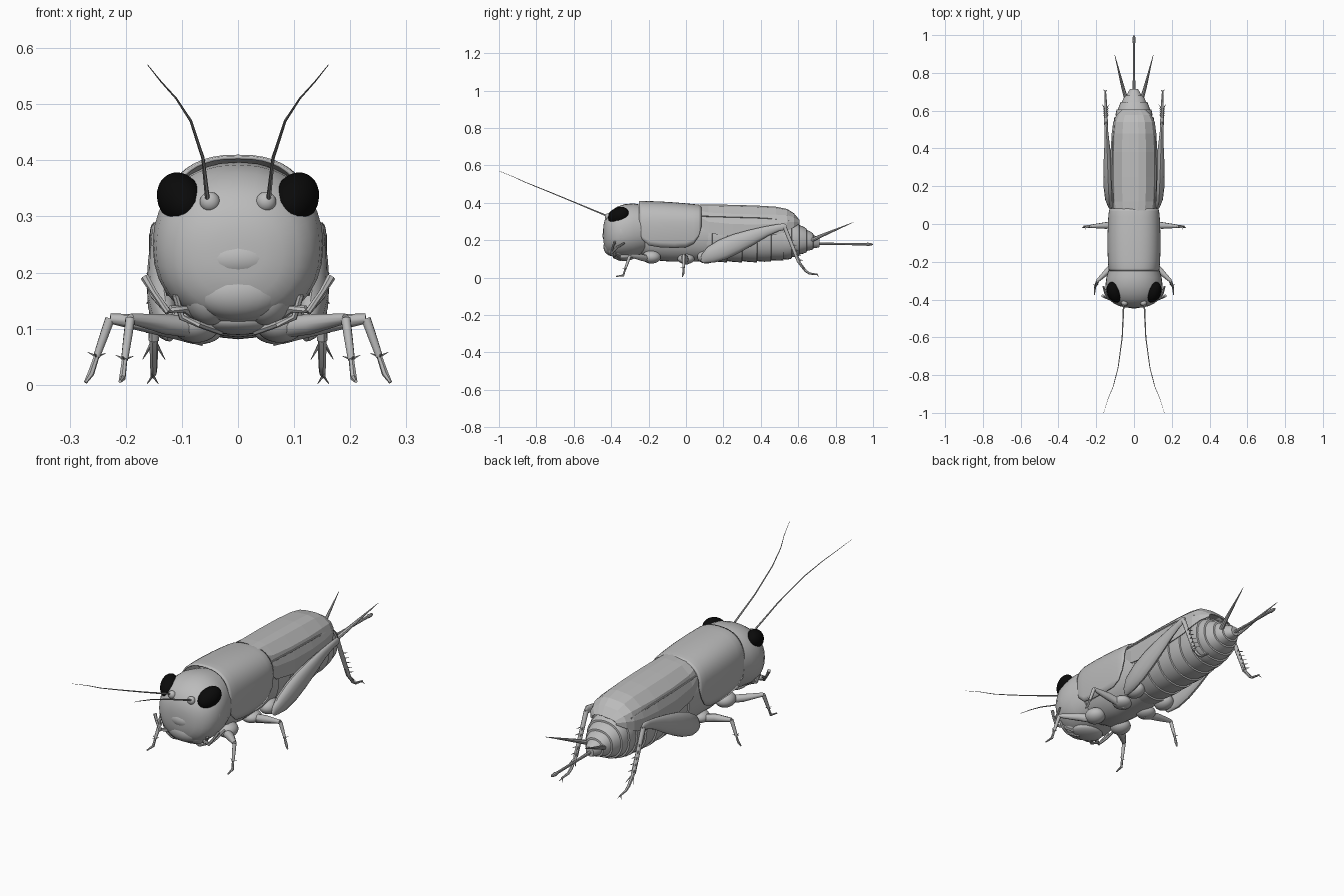
import bpy, bmesh, math
from mathutils import Vector, Euler

if "Cube" in bpy.data.objects:
    bpy.data.objects.remove(bpy.data.objects["Cube"])


def material(name, col):
    m = bpy.data.materials.new(name)
    m.diffuse_color = (*col, 1)
    m.use_nodes = True
    m.node_tree.nodes["Principled BSDF"].inputs["Base Color"].default_value = m.diffuse_color
    return m


GREY = material("body grey", (0.5, 0.5, 0.5))
BLACK = material("eye black", (0.003, 0.003, 0.003))


def finish(name, bm, mat=GREY, mirror=False, smooth=35):
    bmesh.ops.recalc_face_normals(bm, faces=bm.faces)
    me = bpy.data.meshes.new(name)
    bm.to_mesh(me)
    bm.free()
    ob = bpy.data.objects.new(name, me)
    bpy.context.collection.objects.link(ob)
    me.materials.append(mat)
    if smooth:
        bpy.ops.object.select_all(action='DESELECT')
        ob.select_set(True)
        bpy.context.view_layer.objects.active = ob
        bpy.ops.object.shade_smooth_by_angle(angle=math.radians(smooth))
    if mirror:
        ob.modifiers.new("mirror", 'MIRROR').use_mirror_merge = False
    return ob


def bridge(bm, rings, closed=True, caps=True):
    vs = [[bm.verts.new(p) for p in r] for r in rings]
    n = len(vs[0])
    for a, b in zip(vs, vs[1:]):
        for i in range(n if closed else n - 1):
            j = (i + 1) % n
            bm.faces.new((a[i], a[j], b[j], b[i]))
    if caps:
        bm.faces.new(vs[0])
        bm.faces.new(vs[-1])


def section(y, lo, hi, w, e=2.2, n=32):
    """Rounded cross-section at depth y."""
    out = []
    for i in range(n):
        a = 2 * math.pi * i / n
        c, s = math.cos(a), math.sin(a)
        out.append((w * math.copysign(abs(c) ** (2 / e), c), y,
                    (lo + hi) / 2 + (hi - lo) / 2 * math.copysign(abs(s) ** (2 / e), s)))
    return out


def loft(name, rows, smooth=35, e=2.2, n=32):
    bm = bmesh.new()
    bridge(bm, [section(*r, e=e, n=n) for r in rows])
    return finish(name, bm, smooth=smooth)


def add_tube(bm, pts, radii, n=8, sx=1.0):
    pts = [Vector(p) for p in pts]
    rings = []
    for i, p in enumerate(pts):
        t = (pts[min(i + 1, len(pts) - 1)] - pts[max(i - 1, 0)]).normalized()
        u = t.cross(Vector((1, 0.3, 0.1))).normalized()
        v = t.cross(u)
        ring = []
        for k in range(n):
            a = 2 * math.pi * k / n
            o = (u * math.cos(a) + v * math.sin(a)) * radii[i]
            ring.append(p + Vector((o.x * sx, o.y, o.z)))
        rings.append(ring)
    bridge(bm, rings)


def tube(name, pts, radii, n=8, sx=1.0, mirror=True, smooth=40):
    bm = bmesh.new()
    add_tube(bm, pts, radii, n, sx)
    return finish(name, bm, mirror=mirror, smooth=smooth)


def blob(name, loc, rad, rot=(0, 0, 0), mat=GREY, mirror=True):
    bm = bmesh.new()
    bmesh.ops.create_uvsphere(bm, u_segments=24, v_segments=14, radius=1)
    R = Euler([math.radians(a) for a in rot]).to_matrix()
    for v in bm.verts:
        v.co = R @ Vector([c * r for c, r in zip(v.co, rad)]) + Vector(loc)
    return finish(name, bm, mat, mirror, 60)


# Head, face plates and mouth
loft("head", [(-.22, .13, .385, .128), (-.28, .11, .397, .146), (-.33, .105, .392, .152),
              (-.37, .108, .378, .146), (-.40, .115, .358, .13), (-.42, .13, .338, .109),
              (-.434, .155, .31, .08), (-.441, .19, .28, .048), (-.443, .22, .255, .015)], 60)
blob("brow_plate", (0, -.405, .225), (.078, .042, .042), mirror=False)
blob("upper_lip", (0, -.395, .165), (.082, .046, .05), mirror=False)
blob("jaw", (.055, -.37, .16), (.045, .05, .055), (0, 20, 0))
blob("chin", (0, -.33, .115), (.075, .06, .026), mirror=False)
blob("cheek", (.108, -.335, .23), (.042, .06, .075), (0, 8, 0))
blob("eye", (.104, -.361, .332), (.038, .06, .043), (25, 0, -20), BLACK)
blob("antenna_socket", (.05, -.418, .326), (.018, .016, .018))

# Antennae
tube("antenna", [(.054, -.415, .327), (.0625, -.60, .404), (.084, -.76, .47),
                 (.11, -.86, .51), (.137, -.925, .54), (.161, -1.0, .57)],
     [.0045, .003, .0024, .0018, .0013, .0007], 6)

# Feelers beside the mouth
tube("outer_feeler", [(.06, -.35, .11), (.095, -.385, .135), (.12, -.395, .135),
                      (.125, -.40, .13), (.15, -.39, .165), (.166, -.38, .192)],
     [.008, .007, .007, .006, .006, .008], 7)
tube("upper_feeler", [(.125, -.40, .13), (.15, -.37, .16), (.162, -.33, .185)], [.006, .007, .005], 7)
tube("inner_feeler", [(.03, -.35, .095), (.07, -.385, .108), (.1, -.38, .12), (.112, -.39, .16)],
     [.007, .006, .006, .006], 7)

# Collar shield: an open arch with rounded lower corners
bm = bmesh.new()
rings = []
for y, top, w, low in [(-.25, .408, .131, .25), (-.235, .41, .135, .205), (-.20, .409, .138, .172),
                       (-.14, .407, .14, .162), (-.06, .402, .14, .158), (0, .397, .138, .162),
                       (.04, .393, .136, .18), (.068, .39, .133, .22), (.082, .387, .128, .28)]:
    cz = .27
    r = []
    for i in range(25):
        f = -1 + i / 12
        a = f * math.pi / 2
        x = w * math.copysign(abs(math.sin(a)) ** .8, a)
        r.append((x, y, cz + (top - cz) * math.cos(a) ** .8 if abs(f) < 1 else cz))
    side = [low + (cz - low) * k / 4 for k in range(4)] if low < cz else [cz] * 4
    tuck = lambda z: w - .012 * ((cz - z) / .11) ** 2
    r = [(-tuck(z), y, z) for z in side] + r + [(tuck(z), y, z) for z in reversed(side)]
    rings.append(r)
bridge(bm, rings, False, False)
bmesh.ops.remove_doubles(bm, verts=bm.verts, dist=.0003)
ob = finish("collar_shield", bm, smooth=45)
sol = ob.modifiers.new("thickness", 'SOLIDIFY')
sol.thickness, sol.offset = .006, -1

# Thorax under the shield
loft("thorax", [(-.26, .13, .36, .09), (-.2, .095, .385, .115), (-.08, .085, .385, .122),
                (.05, .085, .375, .12), (.12, .09, .36, .112)])

# Abdomen of overlapping rings
keys = [(.06, .085, .355, .108), (.2, .083, .35, .116), (.4, .083, .345, .116), (.54, .095, .33, .108),
        (.6, .115, .29, .093), (.66, .145, .25, .06), (.715, .165, .205, .018)]


def body_at(y):
    for a, b in zip(keys, keys[1:]):
        if y <= b[0]:
            t = (y - a[0]) / (b[0] - a[0])
            return [p + (q - p) * t for p, q in zip(a, b)]
    return keys[-1]


rows = []
cuts = [.06, .14, .22, .3, .38, .455, .52, .565, .605, .645, .68, .715]
for a, b in zip(cuts, cuts[1:]):
    for y, s in ((a + .001, -.005), ((a + b) / 2, 0), (b, .002)):
        y, lo, hi, w = body_at(y)
        rows.append((y, lo - s, hi + s, w + s))
loft("abdomen", rows, 30, 2.2, 28)

# Folded forewings with flat facets
bm = bmesh.new()
rings = []
for y, top, w, low in [(.06, .384, .108, .29), (.12, .386, .116, .235), (.25, .384, .122, .215),
                       (.38, .38, .122, .215), (.48, .374, .116, .225), (.54, .362, .108, .245),
                       (.575, .34, .092, .265), (.605, .305, .06, .285)]:
    h = top - low
    half = [(w, low), (w, low + h * .4), (w * .86, low + h * .72), (w * .52, low + h * .95), (w * .2, top)]
    rings.append([(-x, y, z) for x, z in half] + [(x, y, z + .003) for x, z in reversed(half)])
bridge(bm, rings, False, False)
ob = finish("forewings", bm, smooth=0)
sol = ob.modifiers.new("thickness", 'SOLIDIFY')
sol.thickness, sol.offset = .004, 0
tube("wing_vein", [(.112, .08, .33), (.115, .25, .325), (.112, .42, .32), (.1, .55, .305)], [.004] * 4, 5)

# Tail: paired spikes and egg-laying tube
tube("tail_spike", [(.04, .66, .195), (.058, .72, .222), (.102, .895, .296)], [.011, .009, .001], 8)
tube("egg_tube", [(0, .68, .182), (0, .8, .18), (0, .955, .178), (0, .97, .178), (0, .99, .178), (0, 1, .178)],
     [.008, .006, .006, .009, .007, .002], 8, mirror=False)


# Walking legs with spurs and a claw
def walking_leg(name, hip, mid, knee, ankle, heel, toe):
    bm = bmesh.new()
    add_tube(bm, [hip, mid, knee], [.02, .018, .009])
    add_tube(bm, [knee, (Vector(knee) + Vector(ankle)) / 2, ankle], [.009, .008, .0065])
    add_tube(bm, [ankle, heel, toe], [.005, .006, .003], 6)
    for d in ((.016, .004, .008), (-.016, .006, .006), (.004, -.016, .006)):
        add_tube(bm, [ankle, Vector(ankle) + Vector(d)], [.003, .0005], 5)
    finish(name, bm, mirror=True, smooth=45)


walking_leg("front_leg", (.06, -.19, .1), (.13, -.24, .108), (.192, -.30, .118),
            (.202, -.325, .045), (.206, -.335, .012), (.21, -.375, .006))
walking_leg("middle_leg", (.06, 0, .088), (.15, -.008, .108), (.228, -.012, .118),
            (.252, -.013, .05), (.262, -.015, .02), (.272, -.02, .004))
blob("front_hip", (.075, -.185, .11), (.045, .05, .035))
blob("middle_hip", (.07, 0, .1), (.045, .045, .028))
blob("hind_hip", (.085, .11, .11), (.04, .05, .035))

# Jumping legs
tube("hind_thigh", [(.12, .088, .085), (.124, .1, .1), (.13, .135, .122), (.134, .2, .152), (.137, .27, .183),
                    (.14, .35, .216), (.143, .43, .248), (.146, .49, .266), (.148, .525, .272), (.148, .54, .27)],
     [.012, .028, .046, .055, .052, .041, .027, .019, .018, .008], 14, .5)
bm = bmesh.new()
k, a = Vector((.148, .528, .268)), Vector((.15, .605, .08))
add_tube(bm, [k, k.lerp(a, .5), a], [.011, .01, .01])
add_tube(bm, [a, (.15, .64, .035), (.15, .66, .022), (.152, .705, .016)], [.008, .007, .006, .004], 6)
for i in range(5):
    p = k.lerp(a, .35 + i * .14)
    for s in (-1, 1):
        add_tube(bm, [p, p + Vector((s * .014, .026, -.004))], [.004, .0006], 5)
for s in (-1, 1):
    add_tube(bm, [a, a + Vector((s * .02, .03, -.035))], [.0045, .0006], 5)
    add_tube(bm, [(.152, .7, .016), (.152 + s * .01, .712, .002)], [.003, .0006], 5)
finish("hind_shin", bm, mirror=True, smooth=45)
